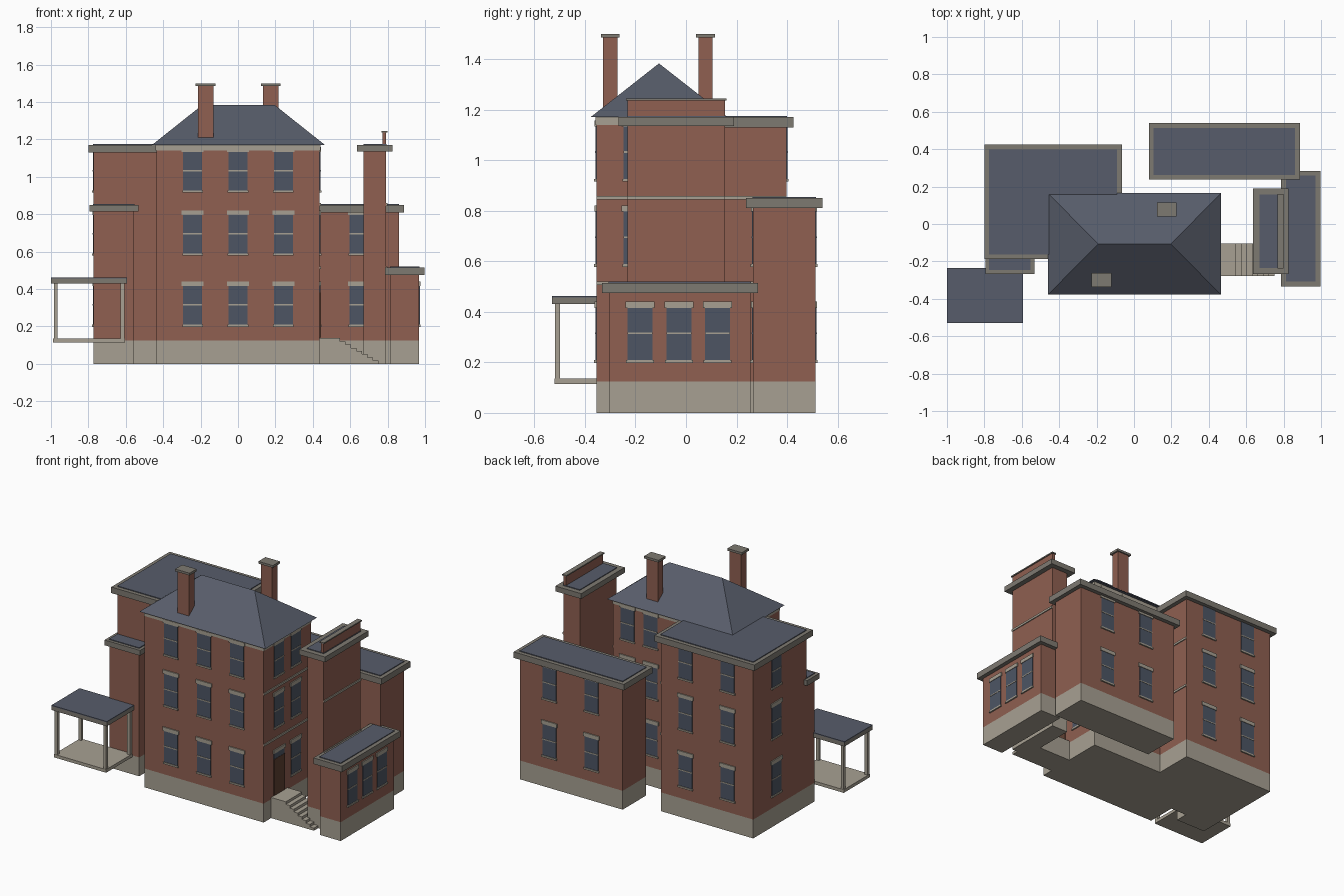
import bpy, bmesh

cube = bpy.data.objects.get("Cube")
if cube:
    bpy.data.objects.remove(cube, do_unlink=True)


def material(name, rgb):
    m = bpy.data.materials.new(name)
    m.use_nodes = True
    col = (*[(c / 255) ** 2.2 for c in rgb], 1)
    m.diffuse_color = col
    m.node_tree.nodes["Principled BSDF"].inputs["Base Color"].default_value = col
    return m


BRICK = material("brick", (142, 96, 82))
STONE = material("pale stone", (166, 159, 145))
TRIM = material("grey trim", (125, 121, 113))
SLATE = material("slate", (88, 93, 106))
GLASS = material("window glass", (78, 86, 100))
DOOR = material("door wood", (96, 66, 54))


def finish(name, bm, mat):
    bmesh.ops.recalc_face_normals(bm, faces=bm.faces)
    me = bpy.data.meshes.new(name)
    bm.to_mesh(me)
    bm.free()
    me.materials.append(mat)
    ob = bpy.data.objects.new(name, me)
    bpy.context.collection.objects.link(ob)
    return ob


def add_box(bm, x, y, z):
    vs = bmesh.ops.create_cube(bm, size=1)["verts"]
    for v in vs:
        for i, (lo, hi) in enumerate((x, y, z)):
            v.co[i] = lo if v.co[i] < 0 else hi


def box(name, x, y, z, mat):
    bm = bmesh.new()
    add_box(bm, x, y, z)
    return finish(name, bm, mat)


def grow(r, d):
    return (r[0] - d, r[1] + d)


def block(name, x, y, top, cornice=0.04, out=0.028):
    """Brick volume on a stone base, with a cornice and flat slate roof."""
    box(name + "_base", x, y, (0, 0.125), STONE)
    box(name + "_walls", x, y, (0.125, top - 0.01), BRICK)
    if cornice:
        box(name + "_cornice", grow(x, out), grow(y, out), (top - cornice, top), TRIM)
        box(name + "_flat_roof", grow(x, 0.002), grow(y, 0.002), (top, top + 0.005), SLATE)


# Main building volumes
MX, MY = (-0.437, 0.437), (-0.355, 0.14)
WX, WY = (-0.772, -0.093), (-0.16, 0.397)
BX, BY = (0.107, 0.86), (0.265, 0.512)
EX, EY = (0.815, 0.968), (-0.305, 0.256)
TX, TY = (0.672, 0.792), (-0.232, 0.155)
block("main_house", MX, MY, 1.17, cornice=0)
box("main_frieze", grow(MX, 0.004), grow(MY, 0.004), (1.14, 1.17), STONE)
block("west_wing", WX, WY, 1.17)
block("west_annex", (-0.772, -0.555), (-0.245, -0.16), 0.85, 0.035, 0.022)
block("back_wing", BX, BY, 0.85)
block("east_wing", EX, EY, 0.515)
block("stair_tower", TX, TY, 1.17, 0.035, 0.035)

# Tower parapet wall
box("tower_parapet", (0.772, 0.792), TY, (1.16, 1.237), BRICK)
box("parapet_cap", (0.766, 0.798), grow(TY, 0.006), (1.237, 1.245), TRIM)

# Hipped main roof
bm = bmesh.new()
eave = [bm.verts.new((x, y, 1.17)) for x, y in
        ((-0.46, -0.378), (0.465, -0.378), (0.465, 0.165), (-0.46, 0.165))]
left, right = (bm.verts.new((x, -0.107, 1.383)) for x in (-0.192, 0.197))
a, b, c, d = eave
for f in ((a, b, right, left), (b, c, right), (c, d, left, right), (d, a, left), (d, c, b, a)):
    bm.faces.new(f)
finish("hipped_roof", bm, SLATE)

# Chimneys
for name, x, y in (("front", -0.173, -0.3), ("back", 0.175, 0.077)):
    box(name + "_chimney", (x - 0.042, x + 0.042), (y - 0.028, y + 0.028), (1.18, 1.487), BRICK)
    box(name + "_chimney_cap", (x - 0.053, x + 0.053), (y - 0.037, y + 0.037), (1.485, 1.5), TRIM)

# Stone string courses on the east faces
for z in (0.506, 0.845):
    for name, x, y in (("main", MX[1], MY), ("tower", TX[1], TY), ("west_wing", WX[1], (MY[1], WY[1]))):
        box(name + "_string_course", (x, x + 0.006), y, (z, z + 0.014), STONE)

# Windows: a glass plate with stone lintel, sill and meeting rail
FLOORS = (0.203, 0.583, 0.92)


def windows(name, axis, wall, side, centers, floors):
    glass, stone = bmesh.new(), bmesh.new()

    def plate(bm, c, half, z, depth):
        across = (c - half, c + half)
        deep = tuple(sorted((wall, wall + side * depth)))
        add_box(bm, *((across, deep) if axis == "y" else (deep, across)), z)

    for z in floors:
        for c in centers:
            plate(glass, c, 0.05, (z, z + 0.215), 0.004)
            plate(stone, c, 0.058, (z + 0.213, z + 0.238), 0.007)
            plate(stone, c, 0.055, (z - 0.005, z + 0.006), 0.009)
            plate(stone, c, 0.05, (z + 0.109, z + 0.116), 0.006)
    finish(name + "_glass", glass, GLASS)
    finish(name + "_surrounds", stone, STONE)


windows("front_windows", "y", MY[0], -1, (-0.243, 0, 0.243), FLOORS)
windows("main_back_windows", "y", MY[1], 1, (0.16, 0.33), FLOORS)
windows("main_east_windows", "x", MX[1], 1, (-0.197, -0.02), FLOORS[1:])
windows("main_east_lower_window", "x", MX[1], 1, (-0.02,), FLOORS[:1])
windows("east_wing_windows", "x", EX[1], 1, (-0.182, -0.028, 0.125), FLOORS[:1])
windows("west_wing_back_windows", "y", WY[1], 1, (-0.585, -0.275), FLOORS)
windows("west_wing_side_windows", "x", WX[0], -1, (0.155,), FLOORS)
windows("back_wing_back_windows", "y", BY[1], 1, (0.335, 0.645), FLOORS[:2])
windows("back_wing_front_windows", "y", BY[0], -1, (0.335, 0.645), FLOORS[:2])

# Side door with a transom light, above the steps
box("side_door", (0.437, 0.443), (-0.25, -0.14), (0.14, 0.38), DOOR)
box("door_transom", (0.437, 0.441), (-0.25, -0.14), (0.38, 0.418), GLASS)
box("door_lintel", (0.437, 0.444), (-0.258, -0.132), (0.418, 0.441), STONE)

# Side steps: landing and falling treads
bm = bmesh.new()
SY = (-0.277, -0.105)
add_box(bm, (0.437, 0.545), SY, (0, 0.137))
steps = 7
for i in range(steps):
    x = 0.545 + i * 0.0295
    add_box(bm, (x, x + 0.0295), SY, (0, 0.137 * (steps - i) / (steps + 1)))
finish("side_steps", bm, STONE)

# Open porch
PX, PY = (-0.988, -0.605), (-0.52, -0.245)
box("porch_deck", PX, PY, (0.115, 0.136), STONE)
box("porch_cornice", grow(PX, 0.012), grow(PY, 0.01), (0.43, 0.456), TRIM)
box("porch_roof", grow(PX, 0.012), grow(PY, 0.01), (0.456, 0.462), SLATE)
for x in (-0.975, -0.617):
    for y in (-0.508, -0.257):
        box("porch_post", grow((x, x), 0.01), grow((y, y), 0.01), (0.136, 0.43), STONE)
